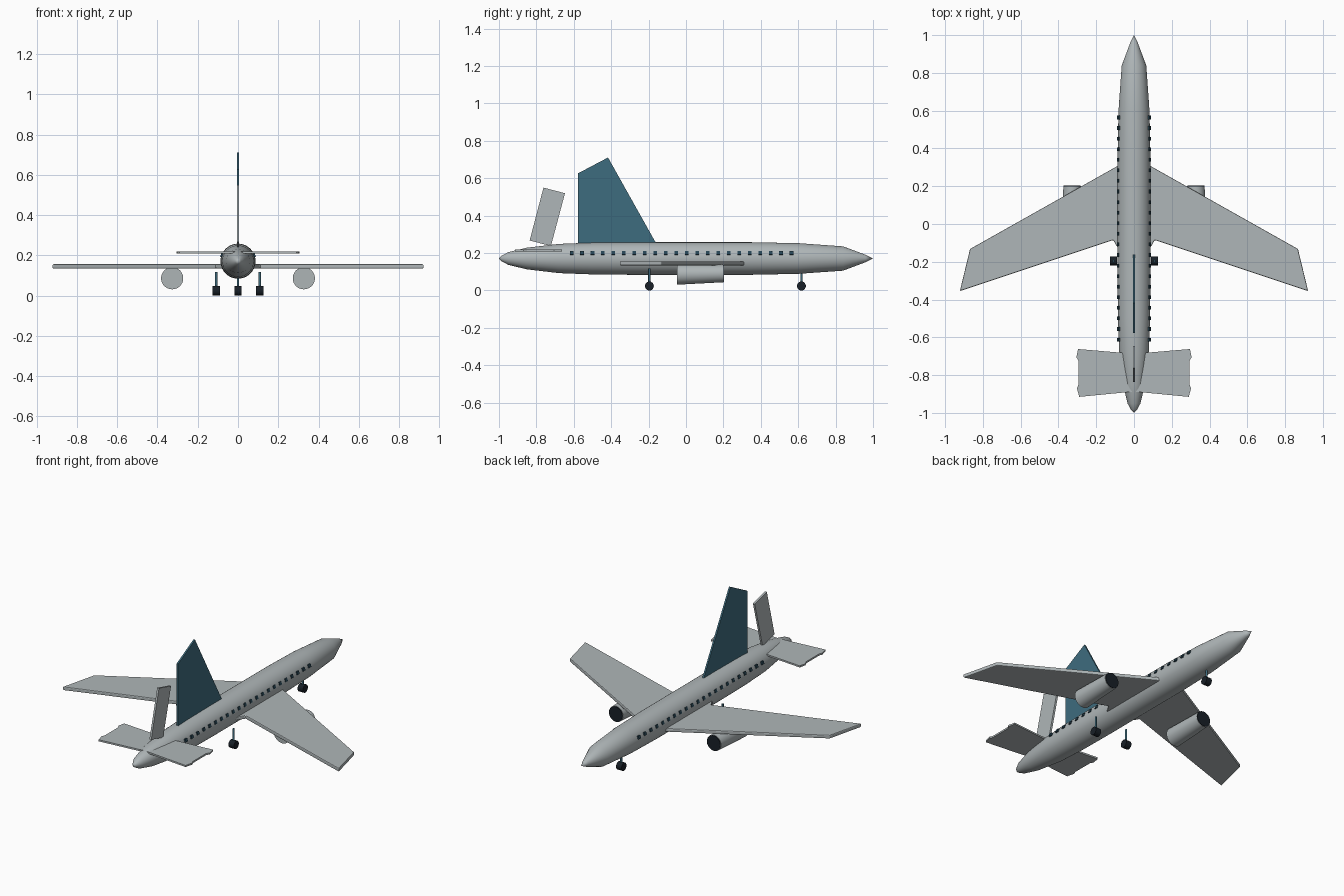
import bpy, bmesh, math
from mathutils import Matrix, Vector

if "Cube" in bpy.data.objects:
    bpy.data.objects.remove(bpy.data.objects["Cube"])


def material(name, rgb):
    m = bpy.data.materials.new(name)
    m.diffuse_color = (*rgb, 1)
    m.use_nodes = True
    m.node_tree.nodes["Principled BSDF"].inputs["Base Color"].default_value = m.diffuse_color
    return m


GREY = material("light grey", (0.43, 0.47, 0.48))
TEAL = material("dark teal", (0.048, 0.15, 0.21))
GLASS = material("window blue", (0.02, 0.06, 0.09))
BLACK = material("blue black", (0.009, 0.014, 0.02))


def make(name, bm, mat, smooth=False):
    bmesh.ops.recalc_face_normals(bm, faces=bm.faces)
    me = bpy.data.meshes.new(name)
    bm.to_mesh(me)
    bm.free()
    me.materials.append(mat)
    ob = bpy.data.objects.new(name, me)
    bpy.context.collection.objects.link(ob)
    if smooth:
        bpy.ops.object.select_all(action='DESELECT')
        ob.select_set(True)
        bpy.context.view_layer.objects.active = ob
        bpy.ops.object.shade_smooth_by_angle(angle=math.radians(35))
    return ob


def slab(name, pts, to3d, offset, mat, bevel=0):
    """Flat outline extruded along the offset vector."""
    bm = bmesh.new()
    face = bm.faces.new([bm.verts.new(to3d(*p)) for p in pts])
    res = bmesh.ops.extrude_face_region(bm, geom=[face])
    bmesh.ops.translate(bm, vec=offset,
                        verts=[v for v in res["geom"] if isinstance(v, bmesh.types.BMVert)])
    ob = make(name, bm, mat)
    if bevel:
        mod = ob.modifiers.new("soft edge", 'BEVEL')
        mod.width, mod.segments = bevel, 2
    return ob


def cone(name, a, b, r1, r2, mat, sides=32):
    """Tapered cylinder between two points."""
    a, b = Vector(a), Vector(b)
    bm = bmesh.new()
    rot = (b - a).to_track_quat('Z', 'Y').to_matrix().to_4x4()
    bmesh.ops.create_cone(bm, cap_ends=True, segments=sides, radius1=r1, radius2=r2,
                          depth=(b - a).length,
                          matrix=Matrix.Translation((a + b) / 2) @ rot)
    return make(name, bm, mat, True)


# Fuselage: lathed profile of (y, radius)
PROFILE = [(-1, 0.0), (-0.985, 0.015), (-0.95, 0.034), (-0.85, 0.058), (-0.68, 0.078),
           (-0.5, 0.085), (-0.3, 0.087), (0.35, 0.087), (0.6, 0.082), (0.84, 0.065),
           (0.96, 0.02), (1, 0.0)]
bm = bmesh.new()
verts = [bm.verts.new((0, y, 0.171 + r)) for y, r in PROFILE]
edges = [bm.edges.new(p) for p in zip(verts, verts[1:])]
bmesh.ops.spin(bm, geom=verts + edges, cent=(0, 0, 0.171), axis=(0, 1, 0),
               angle=math.tau, steps=40, use_duplicate=False)
bmesh.ops.remove_doubles(bm, verts=bm.verts, dist=0.0001)
make("fuselage", bm, GREY, True)

# Paired parts
WING = [(0.02, 0.345), (0.868, -0.132), (0.922, -0.355), (0.11, -0.085), (0.07, -0.155), (0.02, -0.155)]
TAIL = [(0.0, -0.687), (0.296, -0.662), (0.305, -0.705), (0.294, -0.725), (0.294, -0.85),
        (0.302, -0.87), (0.29, -0.915), (0.0, -0.887)]
for s, side in ((-1, "left"), (1, "right")):
    slab(f"{side}_wing", WING, lambda x, y: (s * x, y, 0.134), (0, 0, 0.022), GREY, 0.005)
    slab(f"{side}_tailplane", TAIL, lambda x, y: (s * x, y, 0.209), (0, 0, 0.01), GREY)
    # Engine and its dark intake
    x = s * 0.327
    cone(f"{side}_engine", (x, -0.048, 0.086), (x, 0.2, 0.091), 0.055, 0.047, GREY)
    cone(f"{side}_engine_intake", (x, 0.198, 0.091), (x, 0.204, 0.091), 0.045, 0.045, BLACK)
    # Window row
    bm = bmesh.new()
    for i in range(22):
        mat = (Matrix.Translation((s * 0.0815, -0.612 + i * 0.056, 0.2))
               @ Matrix.Rotation(-s * 0.34, 4, 'Y') @ Matrix.Diagonal((0.009, 0.019, 0.019, 1)))
        bmesh.ops.create_cube(bm, size=1, matrix=mat)
    make(f"{side}_windows", bm, GLASS)

# Upright fins, outlines in (y, z)
slab("main_fin", [(-0.578, 0.235), (-0.578, 0.626), (-0.417, 0.711), (-0.15, 0.235)],
     lambda y, z: (-0.005, y, z), (0.01, 0, 0), TEAL)
slab("rear_fin", [(-0.762, 0.55), (-0.647, 0.52), (-0.722, 0.238), (-0.836, 0.267)],
     lambda y, z: (-0.006, y, z), (0.012, 0, 0), GREY)

# Landing gear
for name, x, y, top in (("nose", 0, 0.617, 0.1), ("left", -0.108, -0.196, 0.118),
                        ("right", 0.108, -0.196, 0.118)):
    cone(f"{name}_gear_strut", (x, y, 0.03), (x, y, top), 0.006, 0.006, TEAL, 12)
    cone(f"{name}_gear_wheel", (x - 0.018, y, 0.024), (x + 0.018, y, 0.024), 0.024, 0.024, BLACK, 20)
